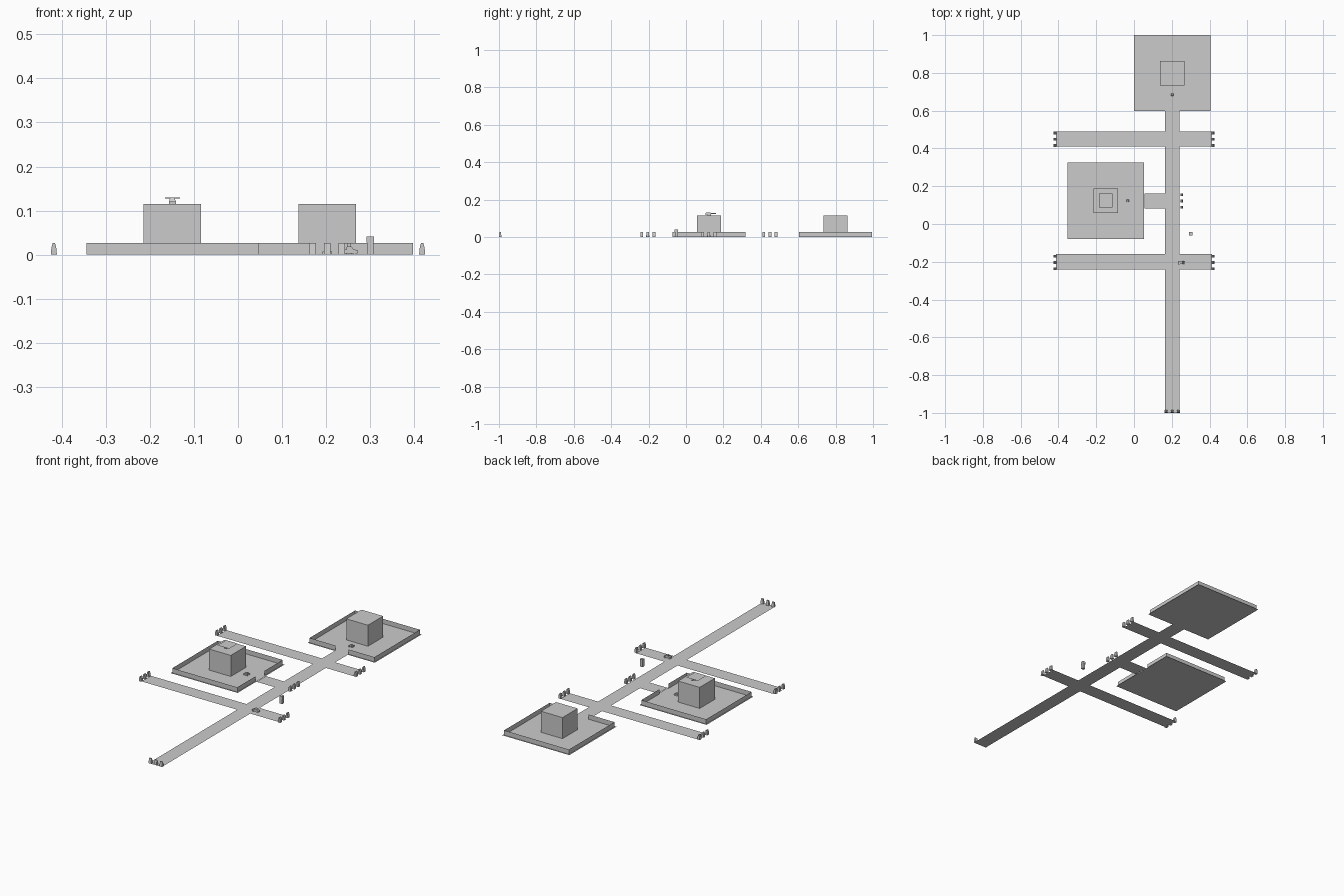
import bpy, bmesh
from math import pi

if "Cube" in bpy.data.objects:
    bpy.data.objects.remove(bpy.data.objects["Cube"])


def make(name, verts, faces):
    me = bpy.data.meshes.new(name)
    me.from_pydata(verts, [], faces)
    me.update()
    ob = bpy.data.objects.new(name, me)
    bpy.context.collection.objects.link(ob)
    return ob


def rects(name, items, z=0.0):
    """Flat rectangles (x0, x1, y0, y1) joined in one mesh."""
    v, f = [], []
    for x0, x1, y0, y1 in items:
        n = len(v)
        v += [(x0, y0, z), (x1, y0, z), (x1, y1, z), (x0, y1, z)]
        f.append((n, n + 1, n + 2, n + 3))
    return make(name, v, f)


def frustum(name, x, y, z0, z1, wx, wy, tx=None, ty=None):
    """Box with an optionally smaller top."""
    tx, ty = tx or wx, ty or wy
    v = []
    for z, a, b in ((z0, wx / 2, wy / 2), (z1, tx / 2, ty / 2)):
        v += [(x - a, y - b, z), (x + a, y - b, z), (x + a, y + b, z), (x - a, y + b, z)]
    f = [(3, 2, 1, 0), (4, 5, 6, 7)]
    f += [(i, (i + 1) % 4, 4 + (i + 1) % 4, 4 + i) for i in range(4)]
    return make(name, v, f)


def prism(name, profile, y0, y1):
    """Side profile in x/z, extruded along y."""
    n = len(profile)
    v = [(x, y, z) for y in (y0, y1) for x, z in profile]
    f = [tuple(range(n)), tuple(range(2 * n - 1, n - 1, -1))]
    f += [(i, i + n, (i + 1) % n + n, (i + 1) % n) for i in range(n)]
    return make(name, v, f)


def walls(name, path, h=0.026):
    """Thin upright wall following an open path."""
    n = len(path)
    v = [(x, y, z) for z in (0, h) for x, y in path]
    return make(name, v, [(i, i + 1, i + 1 + n, i + n) for i in range(n - 1)])


# Roads: one long road, two crossroads and a short driveway
R0, R1, E = 0.163, 0.242, 0.413
items = [(R0, R1, -1.0, 0.598), (0.055, R0, 0.081, 0.162)]
for c in (0.449, -0.2):
    items += [(-E, R0, c - 0.04, c + 0.04), (R1, E, c - 0.04, c + 0.04)]
rects("roads", items)

# Walled compounds, each with a gate gap and a central block
F, W = 0.202, 0.195
for name, cx, cy, side in (("side", -0.149, 0.123, "right"), ("end", 0.2025, 0.799, "front")):
    rects(name + "_floor", [(cx - F, cx + F, cy - F, cy + F)])
    loc = [(0.04, -W), (W, -W), (W, W), (-W, W), (-W, -W), (-0.04, -W)]
    if side == "right":
        loc = [(-b, a) for a, b in loc]
    walls(name + "_compound_wall", [(cx + a, cy + b) for a, b in loc])
    frustum(name + "_block", cx, cy, 0.0005, 0.115, 0.13, 0.13)

# Small twin-barrel guard units inside the gates
for name, x, y, along_x in (("side", -0.033, 0.122, True), ("end", 0.2025, 0.685, False)):
    for s in (-1, 1):
        dx, dy = (0, s * 0.008) if along_x else (s * 0.008, 0)
        w = (0.024, 0.005) if along_x else (0.005, 0.02)
        frustum(name + "_guard_track", x + dx, y + dy, 0, 0.007, *w)
    frustum(name + "_guard_body", x, y, 0.005, 0.012, 0.014, 0.014, 0.01, 0.01)

# Tapered road barriers, three per road end
spots = []
for d in (-0.033, 0, 0.033):
    spots += [(sx * 0.418, cy + d, True) for sx in (-1, 1) for cy in (0.449, -0.204)]
    spots += [(0.252, 0.122 + d, True), (0.2025 + d, -0.993, False)]
for x, y, along in spots:
    w = (0.014, 0.015) if along else (0.015, 0.014)
    a, b = w[0] / 2, w[1] / 2
    if along:
        prism("barrier", [(x - a, 0), (x + a, 0), (x + a * 0.75, 0.017),
                          (x + a * 0.4, 0.026), (x - a * 0.4, 0.026), (x - a * 0.75, 0.017)],
              y - b, y + b)
    else:
        frustum("barrier", x, y, 0, 0.026, *w, 0.014, 0.006)

# Roadside kiosk
frustum("kiosk_base", 0.3, -0.052, 0, 0.027, 0.015, 0.015)
frustum("kiosk_head", 0.3, -0.052, 0.027, 0.041, 0.017, 0.017)

# Pickup on the lower crossroad
prism("pickup_body", [(0.233, 0.003), (0.271, 0.003), (0.271, 0.01), (0.262, 0.012),
                      (0.258, 0.018), (0.247, 0.018), (0.246, 0.012), (0.233, 0.012)],
      -0.212, -0.197)
for x in (0.24, 0.265):
    for y in (-0.212, -0.197):
        bpy.ops.mesh.primitive_cylinder_add(vertices=8, radius=0.0035, depth=0.003,
                                            location=(x, y, 0.0035), rotation=(pi / 2, 0, 0))
        bpy.context.object.name = "pickup_wheel"

# Helicopter on the side block: body, tail, stub wings, rotor sheet
hx, hy = -0.149, 0.124
frustum("helicopter_skids", hx, hy, 0.115, 0.12, 0.016, 0.02)
frustum("helicopter_body", hx, hy - 0.006, 0.119, 0.13, 0.015, 0.034, 0.011, 0.024)
frustum("helicopter_tail", hx, hy + 0.022, 0.124, 0.128, 0.005, 0.03)
frustum("helicopter_wings", hx, hy, 0.1275, 0.1295, 0.034, 0.01)
rects("helicopter_rotor", [(hx - 0.035, hx + 0.035, hy - 0.037, hy + 0.037)], 0.132)

# Make closed parts face outwards
for ob in bpy.data.objects:
    bm = bmesh.new()
    bm.from_mesh(ob.data)
    if all(len(e.link_faces) == 2 for e in bm.edges):
        bmesh.ops.recalc_face_normals(bm, faces=bm.faces[:])
        bm.to_mesh(ob.data)
    bm.free()
